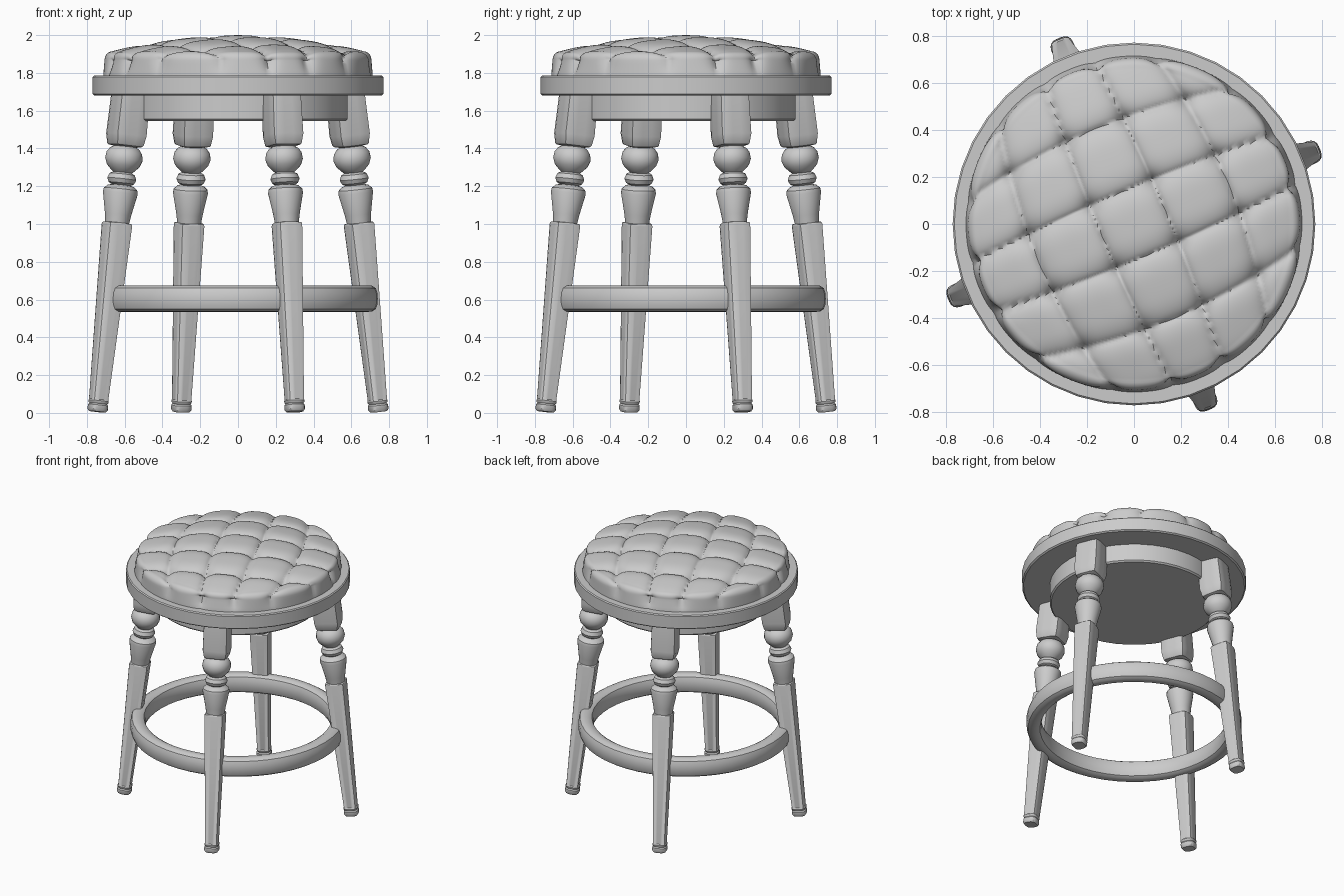
import bpy, bmesh
from math import pi, sin, cos, exp, hypot, radians, atan
from mathutils import Matrix

if "Cube" in bpy.data.objects:
    bpy.data.objects.remove(bpy.data.objects["Cube"])


def finish(name, bm, angle=35):
    bmesh.ops.recalc_face_normals(bm, faces=bm.faces)
    me = bpy.data.meshes.new(name)
    bm.to_mesh(me)
    bm.free()
    ob = bpy.data.objects.new(name, me)
    bpy.context.collection.objects.link(ob)
    bpy.ops.object.select_all(action='DESELECT')
    ob.select_set(True)
    bpy.context.view_layer.objects.active = ob
    bpy.ops.object.shade_smooth_by_angle(angle=radians(angle))
    return ob


def loft(name, profile, sides, closed=False, angle=35):
    """Stack (radius, height, squareness) sections; squareness 2 is a circle."""
    bm = bmesh.new()
    rings = []
    for r, z, p in profile:
        ring = []
        for i in range(sides):
            c, s = cos(2 * pi * i / sides), sin(2 * pi * i / sides)
            k = r / (abs(c) ** p + abs(s) ** p) ** (1 / p)
            ring.append(bm.verts.new((k * c, k * s, z)))
        rings.append(ring)
    pairs = list(zip(rings, rings[1:]))
    if closed:
        pairs.append((rings[-1], rings[0]))
    else:
        bm.faces.new(rings[0])
        bm.faces.new(rings[-1])
    for a, b in pairs:
        for i in range(sides):
            j = (i + 1) % sides
            bm.faces.new((a[i], a[j], b[j], b[i]))
    return finish(name, bm, angle)


def round_profile(*pts):
    return [(r, z, 2) for r, z in pts]


# Seat rim and the apron disc under it
loft("seat_rim", round_profile((0.76, 1.68), (0.77, 1.688), (0.77, 1.778),
                               (0.763, 1.785), (0.70, 1.785)), 40)
loft("apron", round_profile((0.57, 1.545), (0.58, 1.555), (0.58, 1.69)), 40)

# Footrest ring with a rounded, upright section
ring = []
for i in range(16):
    c, s = cos(2 * pi * i / 16), sin(2 * pi * i / 16)
    k = 1 / (abs(c) ** 3 + abs(s) ** 3) ** (1 / 3)
    ring.append((0.688 + 0.052 * k * c, 0.605 + 0.07 * k * s, 2))
loft("footrest_ring", ring, 48, closed=True)

# Splayed legs: foot, square shaft, turned middle, square block
SQ = 8
leg_profile = (
    [(0.042, 0.0, 3), (0.05, 0.012, 3), (0.05, 0.035, 3), (0.044, 0.043, 3),
     (0.049, 0.05, 3), (0.049, 0.058, 4), (0.043, 0.065, SQ),
     (0.068, 0.995, SQ), (0.065, 1.005, SQ)]
    + round_profile((0.064, 1.007), (0.07, 1.05), (0.093, 1.165), (0.09, 1.185),
                    (0.07, 1.203), (0.05, 1.208), (0.068, 1.218), (0.078, 1.24),
                    (0.068, 1.265), (0.05, 1.275), (0.062, 1.285), (0.088, 1.312),
                    (0.10, 1.345), (0.095, 1.378), (0.078, 1.402), (0.06, 1.412))
    + [(0.076, 1.418, SQ), (0.081, 1.425, SQ), (0.09, 1.475, SQ), (0.086, 1.69, SQ)])
for name, deg in (("front_leg", -68), ("right_leg", 22),
                  ("back_leg", 112), ("left_leg", 202)):
    leg = loft(name, leg_profile, 24)
    leg.matrix_world = (Matrix.Rotation(radians(deg), 4, 'Z')
                        @ Matrix.Translation((0.803, 0, 0.006))
                        @ Matrix.Rotation(-atan(0.113), 4, 'Y'))


# Tufted cushion: dome pushed in along a turned square grid of creases
PITCH, TURN = 0.29, radians(23)


def tuft_depth(x, y):
    u = x * cos(TURN) + y * sin(TURN)
    v = -x * sin(TURN) + y * cos(TURN)
    u, v = u * (1 + 0.5 * v * v), v * (1 + 0.5 * u * u)
    a = abs(cos(pi * u / PITCH))
    b = abs(cos(pi * v / PITCH))
    d = sum(0.018 * (1 - t) ** 2 + 0.010 * exp(-t / 0.12) for t in (a, b))
    return d + 0.035 * exp(-hypot(a, b) / 0.35)


def dome(r):
    return 2.0 - 0.19 * r * r


N, R, EDGE = 240, 0.715, 0.05
outline = [(r * (R - EDGE) / 64, dome(r * (R - EDGE) / 64), 0, 1) for r in range(1, 65)]
z0 = dome(R - EDGE) - EDGE
for i in range(1, 9):
    t = pi / 2 * i / 8
    outline.append((R - EDGE + EDGE * sin(t), z0 + EDGE * cos(t), sin(t), cos(t)))
outline += [(R, z0 + (1.775 - z0) * i / 5, 1, 0) for i in range(1, 6)]

bm = bmesh.new()
centre = bm.verts.new((0, 0, 2.0))
prev = None
for r, z, nr, nz in outline:
    cur = []
    fade = min(1, max(0.15, (z - 1.77) / 0.1))
    for i in range(N):
        c, s = cos(2 * pi * i / N), sin(2 * pi * i / N)
        d = tuft_depth(r * c, r * s) * fade
        rr = r - d * nr
        cur.append(bm.verts.new((rr * c, rr * s, z - d * nz)))
    for i in range(N):
        j = (i + 1) % N
        if prev:
            bm.faces.new((prev[i], prev[j], cur[j], cur[i]))
        else:
            bm.faces.new((centre, cur[i], cur[j]))
    prev = cur
bm.faces.new(prev)
finish("tufted_cushion", bm, 50)
